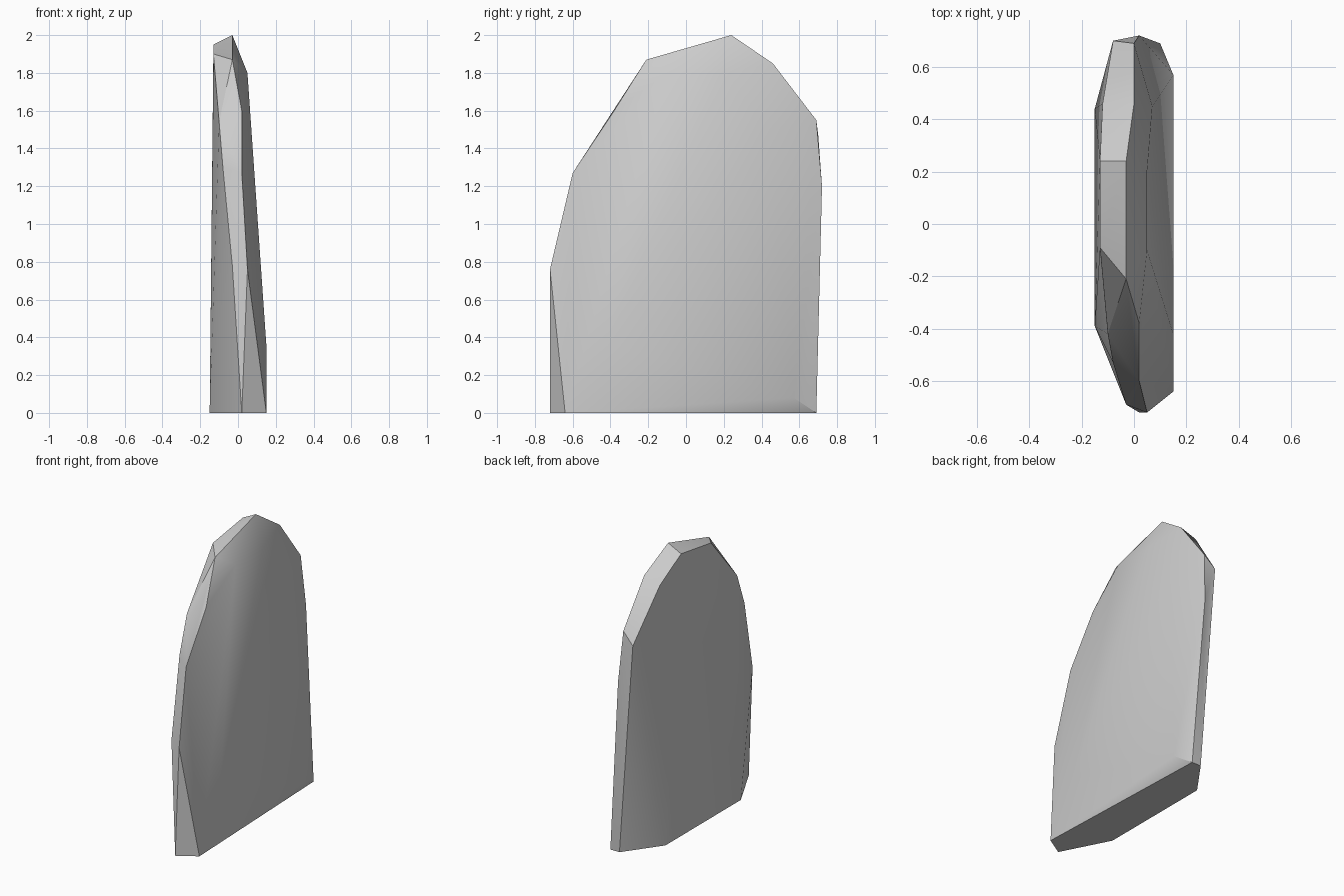
import bpy
import bmesh
import math

# Remove the default object only
default_cube = bpy.data.objects.get("Cube")
if default_cube:
    bpy.data.objects.remove(default_cube, do_unlink=True)


def make_material(name, colour):
    material = bpy.data.materials.new(name)
    material.use_nodes = True
    material.diffuse_color = colour
    shader = next(node for node in material.node_tree.nodes if node.type == "BSDF_PRINCIPLED")
    shader.inputs["Base Color"].default_value = colour
    return material


def make_chipped_stone(name, outlines, material):
    """Wrap a tight convex shell round the chipped rim lines of a slab."""
    shell = bmesh.new()
    for outline in outlines:
        for corner in outline:
            shell.verts.new(corner)
    result = bmesh.ops.convex_hull(shell, input=shell.verts[:], use_existing_faces=False)
    unused = {item for item in result["geom_interior"] + result["geom_unused"]
              if isinstance(item, bmesh.types.BMVert) and item.is_valid}
    bmesh.ops.delete(shell, geom=list(unused), context="VERTS")
    # Merge flat triangles into clean facets
    bmesh.ops.dissolve_limit(shell, angle_limit=math.radians(1),
                             verts=shell.verts[:], edges=shell.edges[:])
    bmesh.ops.recalc_face_normals(shell, faces=shell.faces[:])
    mesh = bpy.data.meshes.new(name)
    shell.to_mesh(mesh)
    shell.free()
    mesh.materials.append(material)
    stone = bpy.data.objects.new(name, mesh)
    bpy.context.scene.collection.objects.link(stone)
    return stone


# Rim of the left (+x) face, from front foot over the top to back foot
left_rim = [(.15, -.64, 0), (.05, -.72, .76), (.02, -.6, 1.27), (.02, -.38, 1.6),
            (-.03, -.21, 1.87), (-.03, .24, 2), (0, .46, 1.85), (0, .69, 1.55),
            (.02, .72, 1.2), (.1, .69, 0)]

# Rim of the right (-x) face, in the same order
right_rim = [(.02, -.72, 0), (-.03, -.69, .78), (-.08, -.53, 1.3), (-.1, -.42, 1.54),
             (-.13, -.09, 1.9), (-.13, .24, 1.95), (-.12, .46, 1.81),
             (-.08, .7, 1.47), (.03, .69, 0)]

# Shallow swell of the left face, and the straight foot of the right face
left_swell = [(.15, .57, .08), (.15, -.42, .36), (.05, -.1, 1.8), (.05, .2, 1.8), (.07, .45, 1.5)]
right_foot = [(-.15, -.39, 0), (-.15, .44, 0)]

stone_grey = make_material("stone_grey", (.6, .6, .6, 1))
slab = make_chipped_stone("standing_stone", [left_rim, right_rim, left_swell, right_foot], stone_grey)

# Soft broad faces, crisp chipped edges
bpy.ops.object.select_all(action="DESELECT")
slab.select_set(True)
bpy.context.view_layer.objects.active = slab
bpy.ops.object.shade_smooth_by_angle(angle=math.radians(30))
